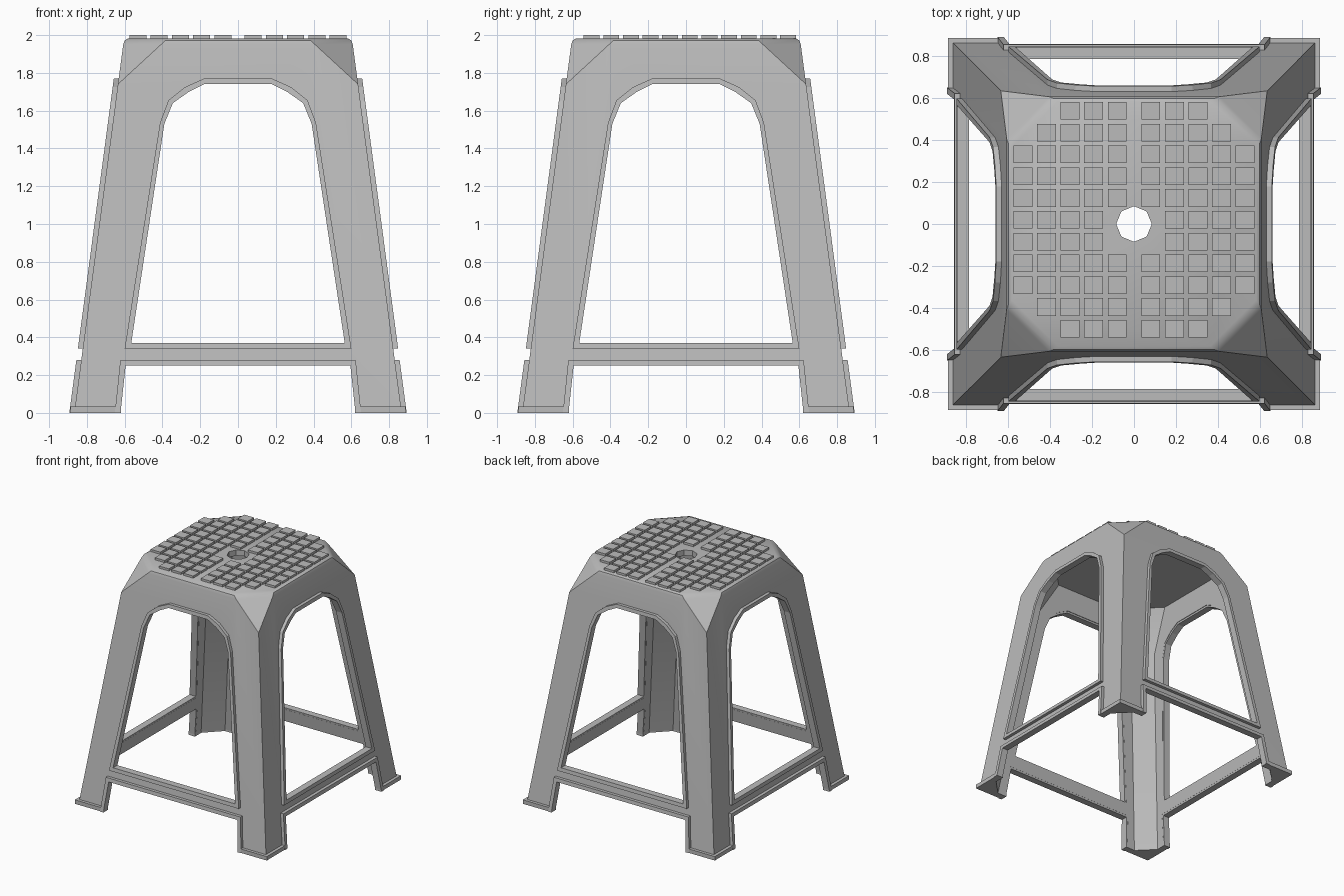
import bpy, bmesh, math
from mathutils import Matrix

if "Cube" in bpy.data.objects:
    bpy.data.objects.remove(bpy.data.objects["Cube"], do_unlink=True)

grey = bpy.data.materials.new("grey plastic")
grey.use_nodes = True
color = (0.5, 0.5, 0.5, 1)
grey.diffuse_color = color
grey.node_tree.nodes["Principled BSDF"].inputs["Base Color"].default_value = color


def half(z):
    """Half width of the tapering body at height z."""
    return 0.867 - 0.133 * z


def finish(bm, name, turn=0):
    bmesh.ops.recalc_face_normals(bm, faces=bm.faces)
    mesh = bpy.data.meshes.new(name)
    bm.to_mesh(mesh)
    bm.free()
    mesh.transform(Matrix.Rotation(turn, 4, "Z"))
    mesh.materials.append(grey)
    ob = bpy.data.objects.new(name, mesh)
    bpy.context.collection.objects.link(ob)
    return ob


def ring(z, inset, chamfer):
    """Square cross-section with cut corners."""
    a = half(z) - inset
    b = a - chamfer
    return [(sx * x, sy * y, z) for sx in (-1, 1) for sy in (-1, 1)
            for x, y in ((a, b), (b, a))]


def hull(name, rings):
    bm = bmesh.new()
    for r in rings:
        for p in r:
            bm.verts.new(p)
    bmesh.ops.remove_doubles(bm, verts=bm.verts, dist=0.0001)
    bmesh.ops.convex_hull(bm, input=bm.verts)
    bmesh.ops.dissolve_limit(bm, angle_limit=0.01, verts=bm.verts, edges=bm.edges)
    return finish(bm, name)


def prism(name, points, turn):
    """Profile in x and z, pushed through the whole body along y."""
    bm = bmesh.new()
    face = bm.faces.new([bm.verts.new((x, -2, z)) for x, z in points])
    new = bmesh.ops.extrude_face_region(bm, geom=[face])["geom"]
    bmesh.ops.translate(bm, vec=(0, 4, 0),
                        verts=[v for v in new if isinstance(v, bmesh.types.BMVert)])
    return finish(bm, name, turn)


def cut(target, cutter):
    mod = target.modifiers.new("cut", "BOOLEAN")
    mod.operation = "DIFFERENCE"
    mod.solver = "EXACT"
    mod.object = cutter
    bpy.context.view_layer.objects.active = target
    bpy.ops.object.modifier_apply(modifier=mod.name)
    bpy.data.objects.remove(cutter, do_unlink=True)


def mirrored(points):
    return points + [(-x, z) for x, z in reversed(points)]


def rim(name, inner, outer, closed, turn):
    """Raised border between two outlines, following the sloping wall."""
    bm = bmesh.new()
    loops = []
    for a, b in zip(inner, outer):
        loops.append([bm.verts.new((x, -half(z) + d, z))
                      for (x, z), d in ((a, -0.026), (b, -0.026), (b, 0.031), (a, 0.031))])
    n = len(loops)
    for i in range(n if closed else n - 1):
        p, q = loops[i], loops[(i + 1) % n]
        for k in range(4):
            m = (k + 1) % 4
            bm.faces.new((p[k], p[m], q[m], q[k]))
    if not closed:
        bm.faces.new(loops[0])
        bm.faces.new(loops[-1])
    return finish(bm, name, turn)


# Outlines of the arched opening and of the gap between the feet
arch_in = mirrored([(0.565, 0.37), (0.39, 1.53), (0.345, 1.64), (0.26, 1.70), (0.18, 1.74)])
arch_out = mirrored([(0.60, 0.34), (0.413, 1.535), (0.368, 1.655), (0.28, 1.725), (0.18, 1.77)])
gap_in = mirrored([(0.622, 0.0), (0.595, 0.25)])
gap_out = mirrored([(0.652, 0.0), (0.623, 0.28)])


def between(a, b):
    return [((p[0] + q[0]) / 2, (p[1] + q[1]) / 2) for p, q in zip(a, b)]


# Hollow body with cut upper corners
body = hull("body", [ring(0, 0, 0), ring(1.74, 0, 0), ring(1.95, 0, 0.2),
                     ring(1.972, 0.005, 0.215), ring(1.982, 0.02, 0.22)])
cut(body, hull("cavity", [ring(-0.05, 0.032, 0.13), ring(1.6, 0.032, 0.13),
                          ring(1.935, 0.04, 0.27)]))
for turn in (0, math.pi / 2):
    cut(body, prism("arch_cutter", between(arch_in, arch_out), turn))
    gap = between(gap_in, gap_out)
    gap[0], gap[-1] = (gap[0][0], -0.1), (gap[-1][0], -0.1)
    cut(body, prism("gap_cutter", gap, turn))

# Octagonal hole in the seat
bpy.ops.mesh.primitive_cylinder_add(vertices=8, radius=0.085, depth=0.4, location=(0, 0, 2))
cut(body, bpy.context.object)

bpy.ops.object.select_all(action="DESELECT")
body.select_set(True)
bpy.context.view_layer.objects.active = body
bpy.ops.object.shade_smooth_by_angle(angle=math.radians(32))

# Raised rims and foot flanges, one set per side
for i, side in enumerate(("front", "left", "back", "right")):
    turn = i * math.pi / 2
    rim(side + "_arch_rim", arch_in, arch_out, True, turn)
    rim(side + "_foot_gap_rim", gap_in, gap_out, False, turn)
    bm = bmesh.new()
    outline = [(0.888, 0.888), (0.62, 0.888), (0.62, 0.833), (0.705, 0.833),
               (0.833, 0.705), (0.833, 0.62), (0.888, 0.62)]
    face = bm.faces.new([bm.verts.new((x, y, 0)) for x, y in outline])
    new = bmesh.ops.extrude_face_region(bm, geom=[face])["geom"]
    bmesh.ops.translate(bm, vec=(0, 0, 0.033),
                        verts=[v for v in new if isinstance(v, bmesh.types.BMVert)])
    finish(bm, "foot_flange_" + str(i + 1), turn)

# Square grip pads on the seat, leaving out the corners and the hole
bm = bmesh.new()
for row in range(-5, 6):
    y = 0.02 + row * 0.104
    count = {5: 3, 4: 4}.get(abs(row), 5)
    for col in range(count):
        if col == 0 and row in (0, -1):
            continue
        for s in (-1, 1):
            place = Matrix.Translation((s * (0.08 + col * 0.1125), y, 1.988))
            bmesh.ops.create_cube(bm, size=1, matrix=place @ Matrix.Diagonal((0.09, 0.084, 0.024, 1)))
finish(bm, "seat_grip_pads")
